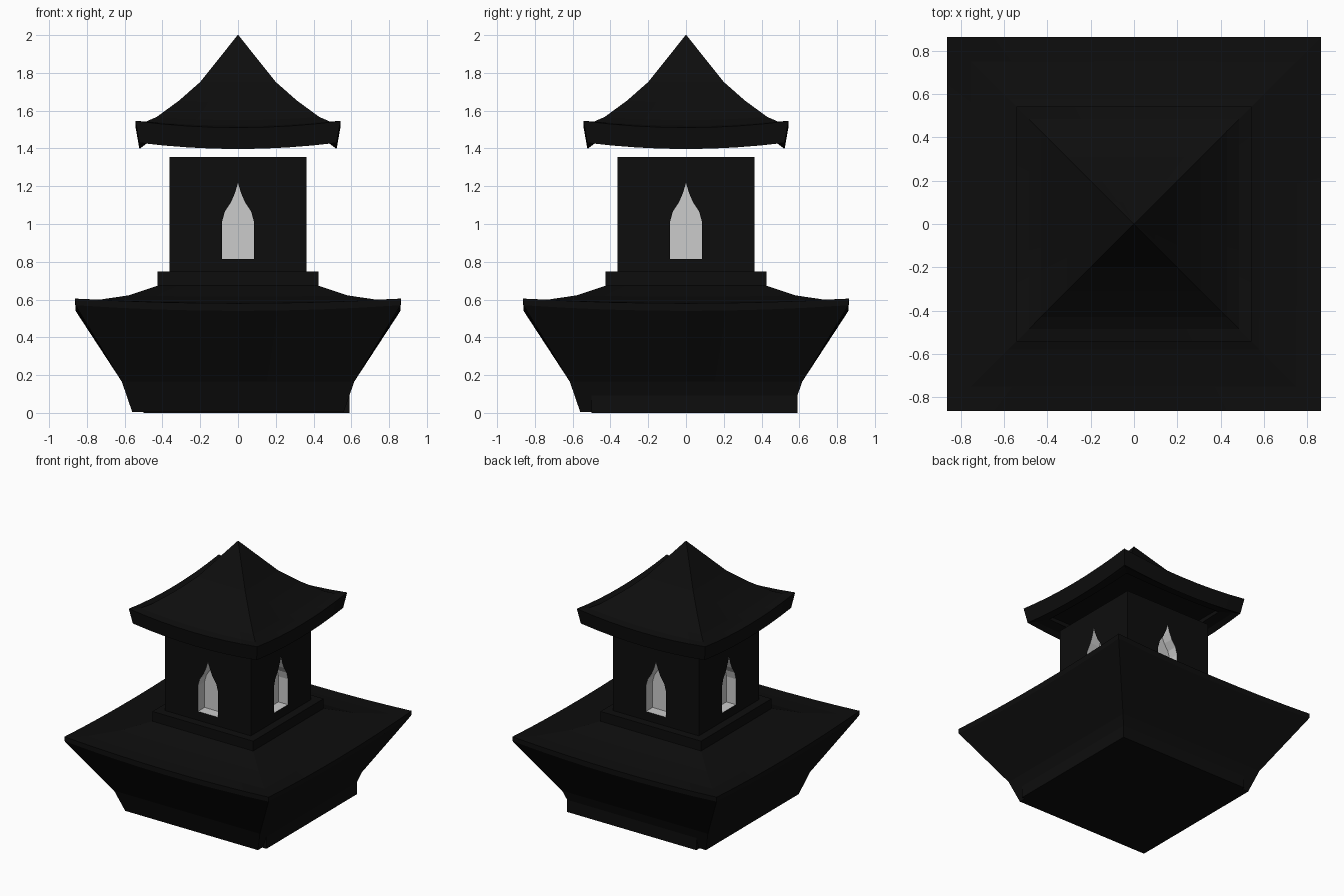
import bpy, bmesh
from math import pi
from mathutils import Matrix, Vector

cube = bpy.data.objects.get("Cube")
if cube:
    bpy.data.objects.remove(cube, do_unlink=True)


def material(name, rgb):
    m = bpy.data.materials.new(name)
    m.use_nodes = True
    m.diffuse_color = (*rgb, 1)
    m.node_tree.nodes["Principled BSDF"].inputs["Base Color"].default_value = (*rgb, 1)
    return m


BLACK = material("near_black", (0.004, 0.004, 0.004))
GREY = material("light_grey", (0.6, 0.6, 0.6))


def finish(name, bm, *mats):
    bmesh.ops.remove_doubles(bm, verts=bm.verts, dist=0.0005)
    bmesh.ops.recalc_face_normals(bm, faces=bm.faces)
    mesh = bpy.data.meshes.new(name)
    bm.to_mesh(mesh)
    bm.free()
    for m in mats:
        mesh.materials.append(m)
    ob = bpy.data.objects.new(name, mesh)
    bpy.context.collection.objects.link(ob)
    return ob


def square_ring(bm, half, z_corner, z_mid, seg=8):
    """Square loop of vertices whose sides sag from the corners to the middle."""
    ring = []
    for side in range(4):
        turn = Matrix.Rotation(side * pi / 2, 3, 'Z')
        for i in range(seg):
            t = 2 * i / seg - 1
            z = z_mid + (z_corner - z_mid) * t * t
            ring.append(bm.verts.new(turn @ Vector((half * t, -half, z))))
    return ring


def square_loft(name, levels):
    """Skin square rings given as (half width, corner height, middle height)."""
    bm = bmesh.new()
    rings = [square_ring(bm, *level) for level in levels]
    for a, b in zip(rings, rings[1:]):
        n = len(a)
        for i in range(n):
            j = (i + 1) % n
            bm.faces.new((a[i], a[j], b[j], b[i]))
    bm.faces.new(rings[0])
    bm.faces.new(rings[-1])
    return finish(name, bm, BLACK)


def box(name, low, high):
    bm = bmesh.new()
    bmesh.ops.create_cube(bm, size=1)
    low, high = Vector(low), Vector(high)
    for v in bm.verts:
        v.co = (low + high) / 2 + v.co * (high - low)
    return finish(name, bm, BLACK)


# Foot block, set slightly towards the back left
box("foot_block", (-0.5, -0.5, 0), (0.59, 0.59, 0.13))

# Flared base with its wide lower roof
square_loft("lower_roof", [
    (0.56, 0.005, 0.005), (0.615, 0.165, 0.165), (0.86, 0.57, 0.54),
    (0.862, 0.605, 0.58), (0.75, 0.597, 0.585), (0.58, 0.622, 0.615),
    (0.42, 0.675, 0.675)])

# Plinth below the lantern room
box("plinth", (-0.425, -0.425, 0.66), (0.425, 0.425, 0.748))

# Lantern room: four walls, each with a pointed niche built from two halves
W, BOTTOM, TOP, DEPTH = 0.362, 0.74, 1.355, 0.08
outline = [(0, 0.815), (0.085, 0.815), (0.085, 1.01), (0.07, 1.065),
           (0.037, 1.115), (0.016, 1.165), (0, 1.218)]
bm = bmesh.new()
for side in range(4):
    turn = Matrix.Rotation(side * pi / 2, 3, 'Z')
    for s in (-1, 1):
        def row(points, depth):
            return [bm.verts.new(turn @ Vector((s * x, depth - W, z))) for x, z in points]
        bm.faces.new(row(outline + [(0, TOP), (W, TOP), (W, BOTTOM), (0, BOTTOM)], 0))
        front, back = row(outline, 0), row(outline, DEPTH)
        panes = [bm.faces.new(back)]
        for i in range(len(outline) - 1):
            panes.append(bm.faces.new((front[i], front[i + 1], back[i + 1], back[i])))
        for f in panes:
            f.material_index = 1
bmesh.ops.remove_doubles(bm, verts=bm.verts, dist=0.0005)
bmesh.ops.holes_fill(bm, edges=[e for e in bm.edges if e.is_boundary], sides=0)
for f in bm.faces:
    if abs(f.normal.z) > 0.9 and f.calc_area() > 0.3:
        f.material_index = 0
finish("lantern_room", bm, BLACK, GREY)

# Curved upper roof with raised corners and a hollow underside
square_loft("upper_roof", [
    (0.415, 1.475, 1.475), (0.415, 1.45, 1.44), (0.485, 1.44, 1.425),
    (0.522, 1.43, 1.397), (0.542, 1.545, 1.51), (0.485, 1.543, 1.52),
    (0.43, 1.567, 1.55), (0.31, 1.655, 1.645), (0.2, 1.752, 1.748),
    (0.1, 1.877, 1.875), (0.002, 2, 2)])
